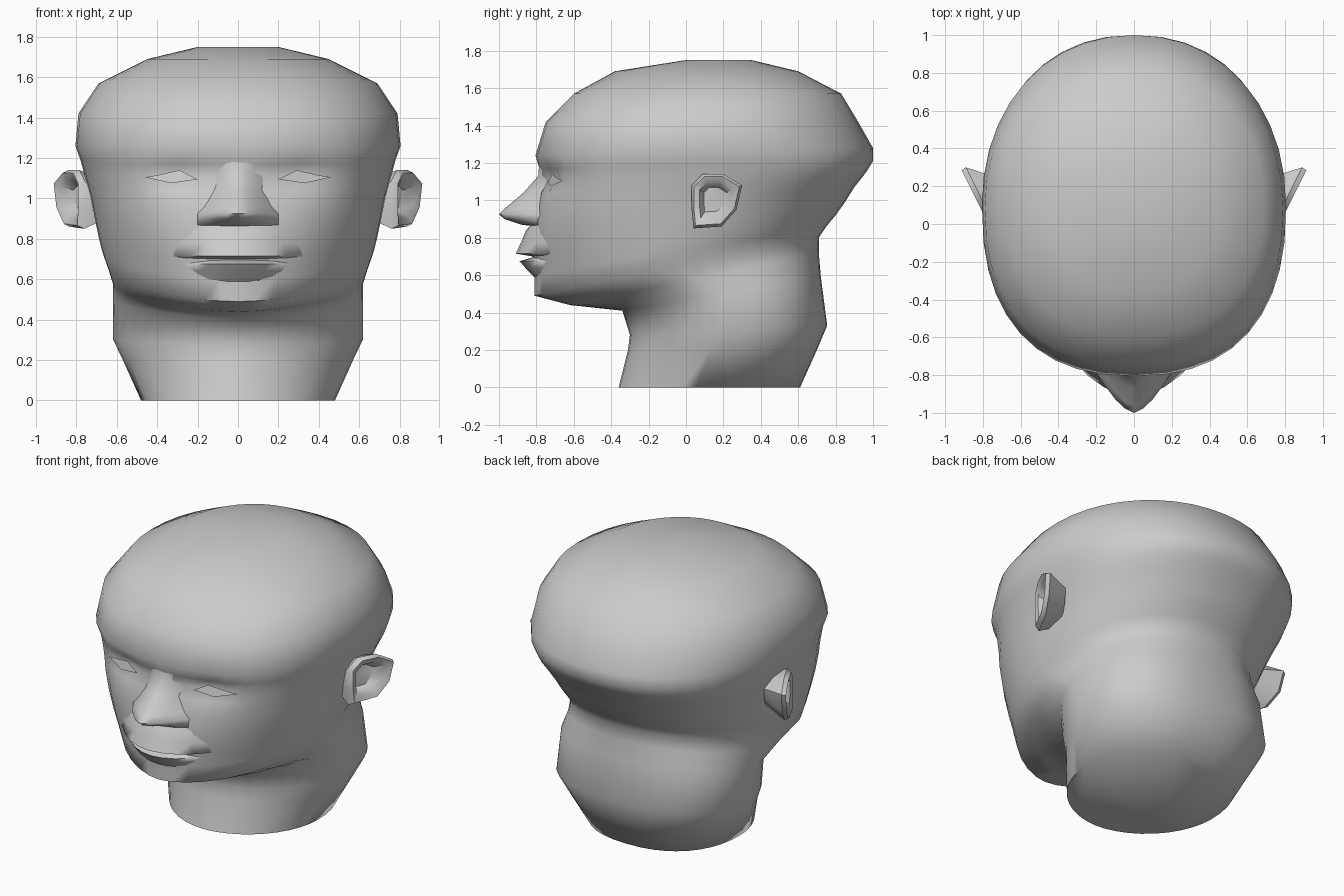
import bpy, bmesh, math
from mathutils import Vector
from mathutils.bvhtree import BVHTree

if "Cube" in bpy.data.objects:
    bpy.data.objects.remove(bpy.data.objects["Cube"])

clay = bpy.data.materials.new("clay_grey")
clay.diffuse_color = (0.6, 0.6, 0.6, 1)
clay.use_nodes = True
clay.node_tree.nodes["Principled BSDF"].inputs["Base Color"].default_value = clay.diffuse_color


def finish(bm, name, mirror=False, angle=70):
    me = bpy.data.meshes.new(name)
    bm.to_mesh(me)
    bm.free()
    ob = bpy.data.objects.new(name, me)
    bpy.context.collection.objects.link(ob)
    me.materials.append(clay)
    if mirror:
        ob.modifiers.new("mirror", "MIRROR")
    bpy.ops.object.select_all(action="DESELECT")
    bpy.context.view_layer.objects.active = ob
    ob.select_set(True)
    bpy.ops.object.shade_smooth_by_angle(angle=math.radians(angle))
    return ob


def bridge(bm, rows, closed):
    n = len(rows[0])
    for a, b in zip(rows, rows[1:]):
        for i in range(n if closed else n - 1):
            j = (i + 1) % n
            bm.faces.new((a[i], a[j], b[j], b[i]))


def spow(v, p):
    return math.copysign(abs(v) ** p, v)


# Neck, jaw and skull: tilted rings
# (front z, back z, front y, back y, half width, front exponent, back exponent)
RINGS = [
    (0, 0, -.36, .61, .48, 1.9, 2.3),
    (.2, .2, -.31, .70, .57, 1.8, 2.4),
    (.28, .33, -.30, .755, .62, 1.8, 2.5),
    (.41, .60, -.34, .72, .62, 1.7, 2.4),
    (.44, .72, -.62, .71, .62, 1.7, 2.3),
    (.49, .80, -.81, .71, .64, 1.75, 2.2),
    (.60, .86, -.81, .75, .67, 1.85, 2.2),
    (.70, .92, -.82, .80, .69, 1.95, 2.2),
    (.82, .99, -.82, .85, .71, 2.1, 2.2),
    (.95, 1.07, -.80, .90, .73, 2.3, 2.3),
    (1.04, 1.12, -.785, .94, .75, 2.35, 2.3),
    (1.11, 1.16, -.78, .97, .765, 2.4, 2.25),
    (1.17, 1.21, -.785, 1.0, .78, 2.4, 2.2),
    (1.24, 1.28, -.805, 1.0, .805, 2.4, 2.1),
    (1.42, 1.42, -.75, .92, .79, 2.3, 2.1),
    (1.57, 1.57, -.6, .83, .69, 2.2, 2.1),
    (1.69, 1.69, -.38, .6, .45, 2.1, 2.1),
    (1.75, 1.75, 0, .35, .2, 2, 2),
]
SEG = 40
bm = bmesh.new()
rows = []
for zf, zb, yf, yb, w, nf, nb in RINGS:
    yc, row = (yf + yb) / 2, []
    for i in range(SEG):
        t = 2 * math.pi * i / SEG
        c, s = math.cos(t), math.sin(t)
        e = nf if s < 0 else nb
        x = w * spow(c, 2 / e)
        y = yc + (yb - yf) / 2 * spow(s, 2 / e)
        z = zf + (zb - zf) * (y - yf) / (yb - yf)
        if y < -.3:  # eye sockets
            y += .06 * math.exp(-((abs(x) - .27) / .15) ** 2 - ((z - 1.12) / .06) ** 2)
        row.append(bm.verts.new((x, y, z)))
    rows.append(row)
bridge(bm, rows, True)
bm.faces.new(rows[-1])
bm.faces.new(rows[0][::-1])
skin = BVHTree.FromBMesh(bm)
finish(bm, "head_and_neck")


# Nose and lips: strips bulging from the face, rows of (z, centre y, half width, side y)
def bulge(name, table, power, count):
    bm = bmesh.new()
    rows = []
    for z, yc, w, ys in reversed(table):
        row = []
        for i in range(count):
            u = 2 * i / (count - 1) - 1
            row.append(bm.verts.new((w * u, yc + (ys - yc) * abs(u) ** power, z)))
        rows.append(row)
    bridge(bm, rows, False)
    return finish(bm, name, angle=80)


bulge("nose", [(1.2, -.785, .12, -.76), (1.13, -.79, .12, -.74), (1.04, -.87, .15, -.73),
               (.96, -.965, .18, -.76), (.925, -1.0, .2, -.78), (.90, -.97, .2, -.79),
               (.87, -.88, .2, -.79), (.86, -.80, .17, -.77)], 1.6, 9)
bulge("upper_lip", [(.88, -.82, .24, -.75), (.84, -.855, .27, -.75), (.78, -.88, .3, -.74),
                    (.715, -.91, .32, -.725), (.70, -.82, .3, -.70)], 2, 9)
bulge("lower_lip", [(.695, -.82, .28, -.70), (.675, -.89, .28, -.72), (.64, -.86, .26, -.72),
                    (.59, -.81, .2, -.74)], 2, 9)

# Eyes: almond plates laid on the sockets
bm = bmesh.new()
loop = []
for x, z in [(.2, 1.095), (.33, 1.075), (.46, 1.105), (.4, 1.115), (.29, 1.14)]:
    hit = skin.ray_cast(Vector((x, -2, z)), Vector((0, 1, 0)))[0]
    loop.append(bm.verts.new((x, hit.y - .012, z)))
bm.faces.new(loop)
finish(bm, "eyes", True)

# Ears: one outline stepped from the skull to the rim and into the hollow
OUTLINE = [(.04, .85), (.03, .95), (.03, 1.08), (.09, 1.14), (.2, 1.14),
           (.3, 1.08), (.27, .95), (.19, .86)]
bm = bmesh.new()
rows = []
for scale, off in [(.65, -.15), (1, -.015), (.9, .015), (.65, 0), (.45, -.05)]:
    row = []
    for y, z in OUTLINE:
        y, z = .15 + (y - .15) * scale, 1.01 + (z - 1.01) * scale
        row.append(bm.verts.new((.77 + .5 * (y - .03) + off, y, z)))
    rows.append(row)
bridge(bm, rows, True)
bm.faces.new(rows[-1])
bmesh.ops.recalc_face_normals(bm, faces=bm.faces)
finish(bm, "ears", True, 45)
